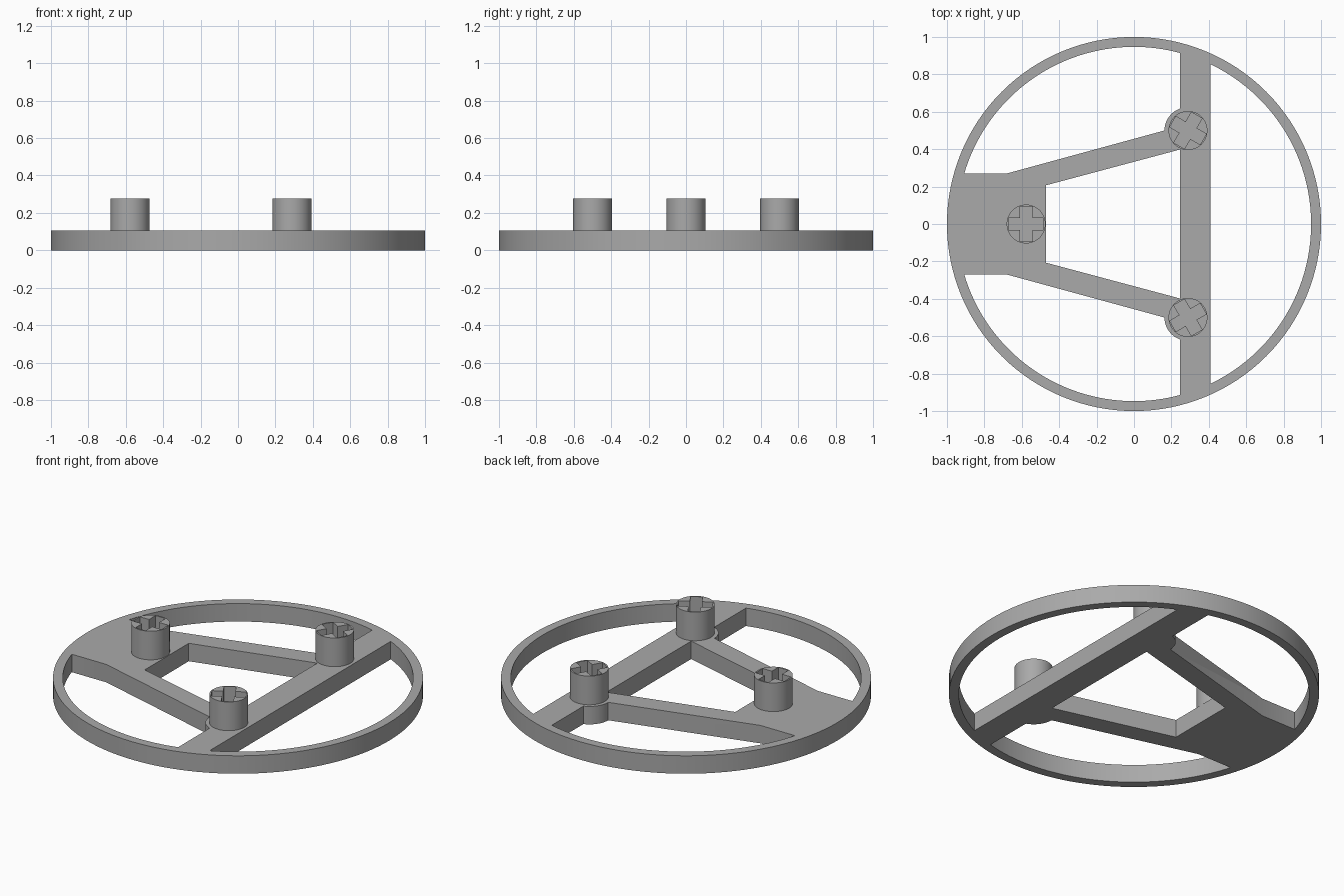
import bpy, bmesh, math

if "Cube" in bpy.data.objects:
    bpy.data.objects.remove(bpy.data.objects["Cube"])

FRAME_H, POST_TOP = 0.107, 0.278
RIM_R, INNER_R = 1.0, 0.947
POST_R, BOSS_R = 0.104, 0.124
BAR_L, BAR_R = 0.245, 0.41
BOSS = (0.287, 0.5)

grey = bpy.data.materials.new("grey plastic")
grey.diffuse_color = (0.40, 0.40, 0.40, 1)
grey.use_nodes = True
grey.node_tree.nodes["Principled BSDF"].inputs["Base Color"].default_value = grey.diffuse_color


def arc(cx, cy, r, a0, a1, n):
    """Points along an arc, angles in radians."""
    return [(cx + r * math.cos(a0 + (a1 - a0) * i / n),
             cy + r * math.sin(a0 + (a1 - a0) * i / n)) for i in range(n + 1)]


def prism(name, pts, z0, z1):
    """Extrude a flat outline between two heights."""
    bm = bmesh.new()
    face = bm.faces.new([bm.verts.new((x, y, z0)) for x, y in pts])
    top = bmesh.ops.extrude_face_region(bm, geom=[face])["geom"]
    bmesh.ops.translate(bm, vec=(0, 0, z1 - z0),
                        verts=[v for v in top if isinstance(v, bmesh.types.BMVert)])
    bmesh.ops.recalc_face_normals(bm, faces=bm.faces)
    mesh = bpy.data.meshes.new(name)
    bm.to_mesh(mesh)
    bm.free()
    mesh.materials.append(grey)
    obj = bpy.data.objects.new(name, mesh)
    bpy.context.collection.objects.link(obj)
    return obj


def cut(target, cutters):
    """Subtract the cutters, apply, and remove them."""
    bpy.context.view_layer.objects.active = target
    for c in cutters:
        c.hide_render = True
        mod = target.modifiers.new("cut", "BOOLEAN")
        mod.operation, mod.solver, mod.object = "DIFFERENCE", "EXACT", c
        bpy.ops.object.modifier_apply(modifier=mod.name)
        bpy.data.objects.remove(c)


def smooth(obj):
    bpy.ops.object.select_all(action="DESELECT")
    obj.select_set(True)
    bpy.context.view_layer.objects.active = obj
    bpy.ops.object.shade_smooth_by_angle(angle=math.radians(30))


# Round frame: a disc with four windows, leaving rim, crossbar, pad and arms
frame = prism("wheel_frame", arc(0, 0, RIM_R, 0, math.tau, 128)[:-1], 0, FRAME_H)

a_bar = math.acos(BAR_R / INNER_R)
right_window = arc(0, 0, INNER_R, -a_bar, a_bar, 48)
centre_window = [(-0.47, -0.207), (BAR_L, -0.398), (BAR_L, 0.398), (-0.47, 0.207)]
side_window = arc(0, 0, INNER_R, math.acos(BAR_L / INNER_R),
                  math.pi - math.asin(0.27 / INNER_R), 48)
side_window += [(-0.68, 0.27)]
side_window += arc(*BOSS, BOSS_R, math.pi, math.acos((BAR_L - BOSS[0]) / BOSS_R), 10)

windows = [right_window, centre_window, side_window, [(x, -y) for x, y in side_window]]
cut(frame, [prism("window_cutter", w, -0.1, FRAME_H + 0.1) for w in windows])
smooth(frame)

# Three posts with cross-shaped sockets, turned to face the centre
L, W = 0.094, 0.033
cross = [(L, -W), (L, W), (W, W), (W, L), (-W, L), (-W, W),
         (-L, W), (-L, -W), (-W, -W), (-W, -L), (W, -L), (W, -W)]
for name, deg in (("left_post", 180), ("back_post", 60), ("front_post", -60)):
    a = math.radians(deg)
    c, s = math.cos(a), math.sin(a)
    px, py = 0.577 * c, 0.577 * s
    post = prism(name, arc(px, py, POST_R, 0, math.tau, 48)[:-1], FRAME_H - 0.01, POST_TOP)
    socket = [(px + x * c - y * s, py + x * s + y * c) for x, y in cross]
    cut(post, [prism("socket_cutter", socket, FRAME_H, POST_TOP + 0.1)])
    smooth(post)
